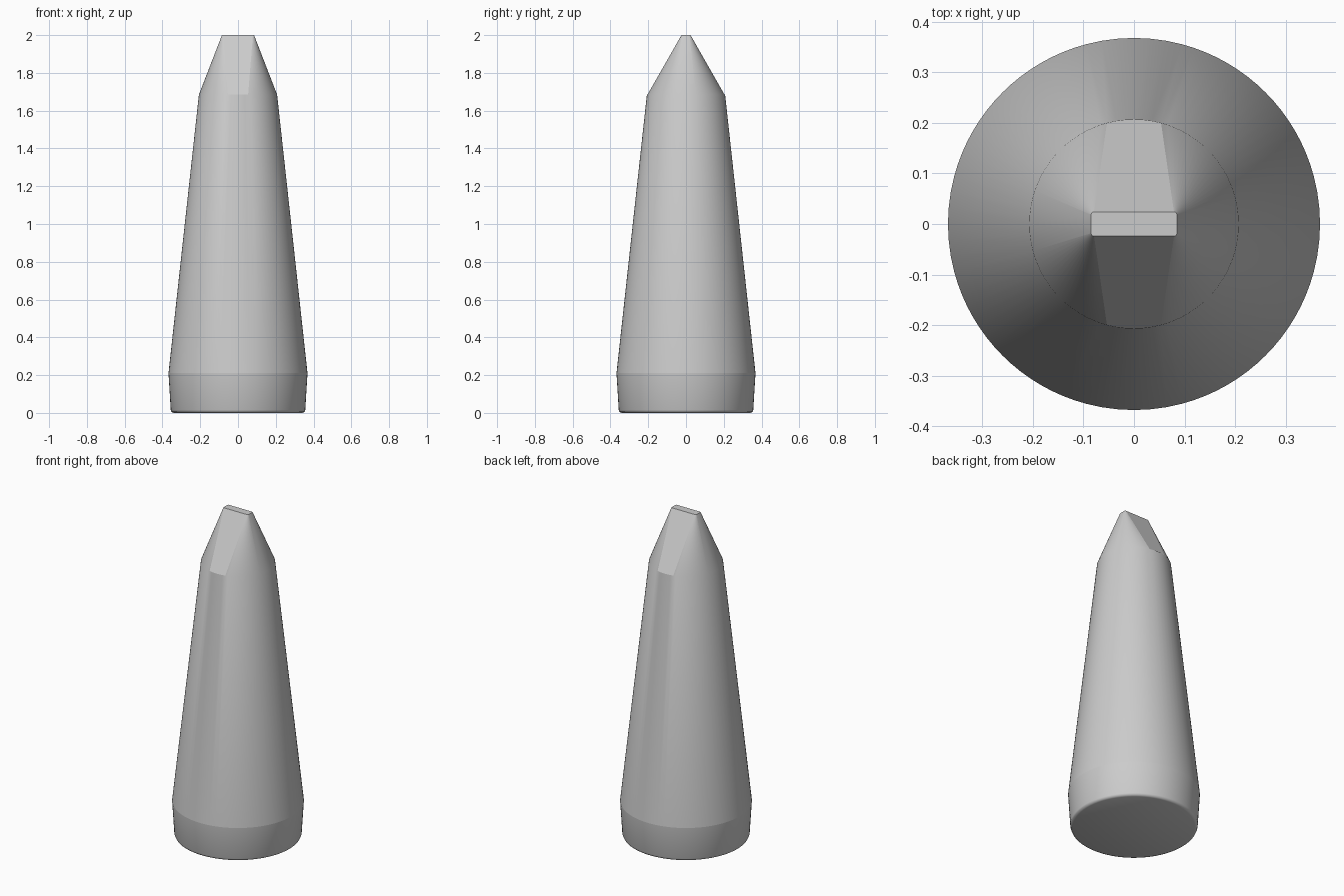
import bpy
import bmesh
import math

old = bpy.data.objects.get("Cube")
if old:
    bpy.data.objects.remove(old, do_unlink=True)

grey = bpy.data.materials.new("plain grey")
grey.use_nodes = True
colour = (0.6, 0.6, 0.6, 1)
grey.diffuse_color = colour
grey.node_tree.nodes["Principled BSDF"].inputs["Base Color"].default_value = colour

FLAT = math.radians(15)     # half the arc that runs into each straight tip edge
STEPS = 16                  # segments round each corner of the tip
SIDE = 6                    # segments of arc below each straight tip edge
HALF_X, HALF_Y, ROUND = 0.085, 0.024, 0.006
BODY = [(0.34, 0), (0.352, 0.005), (0.356, 0.015), (0.368, 0.21), (0.207, 1.685)]

# Matching angles on the round body and points on the rounded-rectangle tip
angles, corners = [], []
for q in range(4):
    start = q * math.pi / 2
    sx = 1 if q in (0, 3) else -1
    sy = 1 if q in (0, 1) else -1
    for i in range(STEPS + 1):
        t = i / STEPS
        a = start + t * math.pi / 2
        angles.append(start + FLAT + t * (math.pi / 2 - 2 * FLAT))
        corners.append((sx * (HALF_X - ROUND) + ROUND * math.cos(a),
                        sy * (HALF_Y - ROUND) + ROUND * math.sin(a)))
    for i in range(1, SIDE):
        angles.append(start + math.pi / 2 - FLAT + 2 * FLAT * i / SIDE)
        corners.append(None)

bm = bmesh.new()
rings = [[bm.verts.new((r * math.cos(a), r * math.sin(a), z)) for a in angles]
         for r, z in BODY]
tip = [bm.verts.new((*c, 2)) if c else None for c in corners]
count = len(angles)

# Base and tapered body
bm.faces.new(rings[0][::-1])
for low, high in zip(rings, rings[1:]):
    for i in range(count):
        j = (i + 1) % count
        bm.faces.new((low[i], low[j], high[j], high[i]))

# Tip: rounded corners, smooth ends and a flat panel on the front and back
shoulder = rings[-1]
panels = []
for q in range(4):
    first = q * (STEPS + SIDE)
    for i in range(first, first + STEPS):
        bm.faces.new((shoulder[i], shoulder[i + 1], tip[i + 1], tip[i]))
    a = first + STEPS
    b = (a + SIDE) % count
    arc = [shoulder[(a + k) % count] for k in range(SIDE + 1)]
    if q % 2 == 0:
        panels.append(bm.faces.new(arc + [tip[b], tip[a]]))
    else:
        mid = SIDE // 2
        for k in range(SIDE):
            bm.faces.new((arc[k], arc[k + 1], tip[a] if k < mid else tip[b]))
        bm.faces.new((arc[mid], tip[b], tip[a]))
cap = bm.faces.new([v for v in tip if v])

# Smooth shading with creases round the cap, collar and base
for f in bm.faces:
    f.smooth = f not in panels and f != cap
collar = set(rings[3])
for e in bm.edges:
    if all(v in collar for v in e.verts) or e.calc_face_angle(0) > math.radians(40):
        e.smooth = False

mesh = bpy.data.meshes.new("tapered_body")
bm.to_mesh(mesh)
bm.free()
mesh.materials.append(grey)
body = bpy.data.objects.new("tapered_body", mesh)
bpy.context.collection.objects.link(body)
